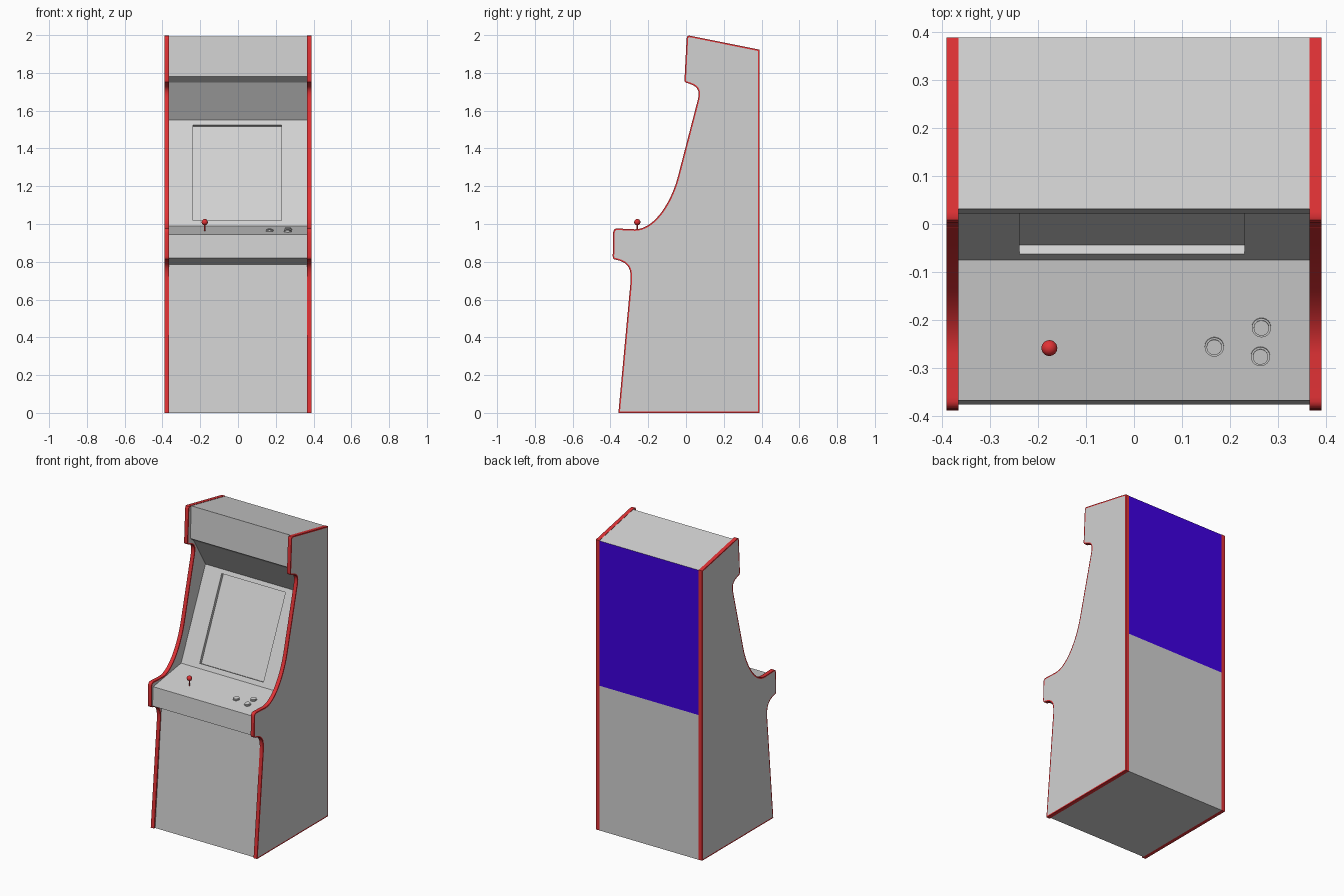
import bpy, bmesh, math
from mathutils import Vector, Matrix
from mathutils.geometry import interpolate_bezier

if "Cube" in bpy.data.objects:
    bpy.data.objects.remove(bpy.data.objects["Cube"])


def material(name, rgb):
    m = bpy.data.materials.new(name)
    m.diffuse_color = (*rgb, 1)
    m.use_nodes = True
    m.node_tree.nodes["Principled BSDF"].inputs["Base Color"].default_value = m.diffuse_color
    return m


GREY = material("light grey", (0.64, 0.64, 0.64))
RED = material("red trim", (0.75, 0.032, 0.036))
BLUE = material("deep blue", (0.05, 0.0, 0.75))


def finish(bm, name, mats, smooth=True):
    me = bpy.data.meshes.new(name)
    bm.to_mesh(me)
    bm.free()
    ob = bpy.data.objects.new(name, me)
    bpy.context.collection.objects.link(ob)
    for m in mats:
        me.materials.append(m)
    if smooth:
        bpy.ops.object.select_all(action='DESELECT')
        ob.select_set(True)
        bpy.context.view_layer.objects.active = ob
        bpy.ops.object.shade_smooth_by_angle(angle=math.radians(30))
    return ob


def prism(profile, x0, x1):
    """Extrude a (y, z) outline from x0 to x1."""
    bm = bmesh.new()
    a = [bm.verts.new((x0, y, z)) for y, z in profile]
    b = [bm.verts.new((x1, y, z)) for y, z in profile]
    n = len(profile)
    bm.faces.new(a)
    bm.faces.new(b[::-1])
    for i in range(n):
        bm.faces.new((a[i], b[i], b[(i + 1) % n], a[(i + 1) % n]))
    bmesh.ops.recalc_face_normals(bm, faces=bm.faces[:])
    bm.normal_update()
    return bm


def curve(p0, h0, h1, p1, n):
    pts = interpolate_bezier(*[Vector((*p, 0)) for p in (p0, h0, h1, p1)], n)
    return [(p.x, p.y) for p in pts]


# Side panel outline, from the bottom front corner upwards
outline = [(-0.358, 0)]
outline += curve((-0.294, 0.69), (-0.287, 0.77), (-0.31, 0.795), (-0.365, 0.81), 10)
outline += curve((-0.378, 0.812), (-0.386, 0.815), (-0.388, 0.82), (-0.388, 0.83), 4)
outline += curve((-0.386, 0.95), (-0.385, 0.97), (-0.378, 0.978), (-0.36, 0.976), 6)
outline += curve((-0.27, 0.972), (-0.17, 0.972), (-0.08, 1.11), (-0.043, 1.25), 18)
outline += curve((0.063, 1.66), (0.075, 1.71), (0.06, 1.73), (0.01, 1.745), 9)
outline += curve((0.0, 1.748), (-0.006, 1.75), (-0.008, 1.755), (-0.008, 1.765), 4)
outline += curve((0.003, 1.98), (0.004, 1.995), (0.01, 2.0), (0.025, 1.996), 5)
outline += [(0.388, 1.923), (0.388, 0)]

# Side panels: grey boards with red edging
for name, x0, x1 in (("left_side_panel", -0.39, -0.365), ("right_side_panel", 0.365, 0.39)):
    bm = prism(outline, x0, x1)
    boards = [f for f in bm.faces if abs(f.normal.x) > 0.9]
    for f in boards:
        bmesh.ops.inset_region(bm, faces=[f], thickness=0.008, use_even_offset=True)
    for f in bm.faces:
        f.material_index = 0 if f in boards else 1
    finish(bm, name, (GREY, RED))

# Cabinet body between the side panels
SCR_BOT, SCR_TOP = (-0.075, 0.99), (0.18, 1.55)
CP_FRONT = (-0.367, 0.945)
body = [(-0.347, 0), (-0.28, 0.785), (-0.375, 0.82), CP_FRONT, SCR_BOT, SCR_TOP,
        (0.06, 1.75), (0.022, 1.78), (0.031, 1.993), (0.388, 1.921), (0.388, 0.96), (0.388, 0)]
bm = prism(body, -0.365, 0.365)

# Blue upper rear door
for f in bm.faces:
    if f.normal.y > 0.95 and f.calc_center_median().z > 0.96:
        f.material_index = 1

# Recessed screen in the sloped panel
mid = Vector((0, (SCR_BOT[0] + SCR_TOP[0]) / 2, (SCR_BOT[1] + SCR_TOP[1]) / 2))
screen = min(bm.faces, key=lambda f: (f.calc_center_median() - mid).length)
bmesh.ops.inset_region(bm, faces=[screen], thickness=0.05)
slope = (SCR_TOP[0] - SCR_BOT[0]) / (SCR_TOP[1] - SCR_BOT[1])
for v in screen.verts:
    z = 1.525 if v.co.z > mid.z else 1.018
    v.co = (0.23 if v.co.x > 0 else -0.238, SCR_BOT[0] + slope * (z - SCR_BOT[1]), z)
bm.normal_update()
bmesh.ops.inset_individual(bm, faces=[screen], thickness=0, depth=-0.02)
finish(bm, "cabinet_body", (GREY, BLUE), smooth=False)

# Controls stand on the tilted control panel
cp_slope = (SCR_BOT[1] - CP_FRONT[1]) / (SCR_BOT[0] - CP_FRONT[0])
TILT = Matrix.Rotation(math.atan(cp_slope), 4, 'X')


def on_panel(x, y):
    return Matrix.Translation((x, y, CP_FRONT[1] + cp_slope * (y - CP_FRONT[0])))


def cylinder(bm, r, h, mat, seg=24):
    bmesh.ops.create_cone(bm, cap_ends=True, segments=seg, radius1=r, radius2=r, depth=h,
                          matrix=mat @ Matrix.Translation((0, 0, h / 2)))


# Push buttons: a collar with a raised cap
for i, (x, y) in enumerate(((0.167, -0.255), (0.265, -0.215), (0.263, -0.275))):
    bm = bmesh.new()
    place = on_panel(x, y) @ TILT
    cylinder(bm, 0.02, 0.007, place)
    cylinder(bm, 0.016, 0.011, place)
    finish(bm, f"button_{i + 1}", (GREY,))

# Joystick: thin shaft and ball
bm = bmesh.new()
base = on_panel(-0.176, -0.258)
cylinder(bm, 0.004, 0.045, base, 12)
bmesh.ops.create_uvsphere(bm, u_segments=24, v_segments=12, radius=0.0165,
                          matrix=Matrix.Translation((-0.176, -0.258, 1.01)))
finish(bm, "joystick", (RED,))
